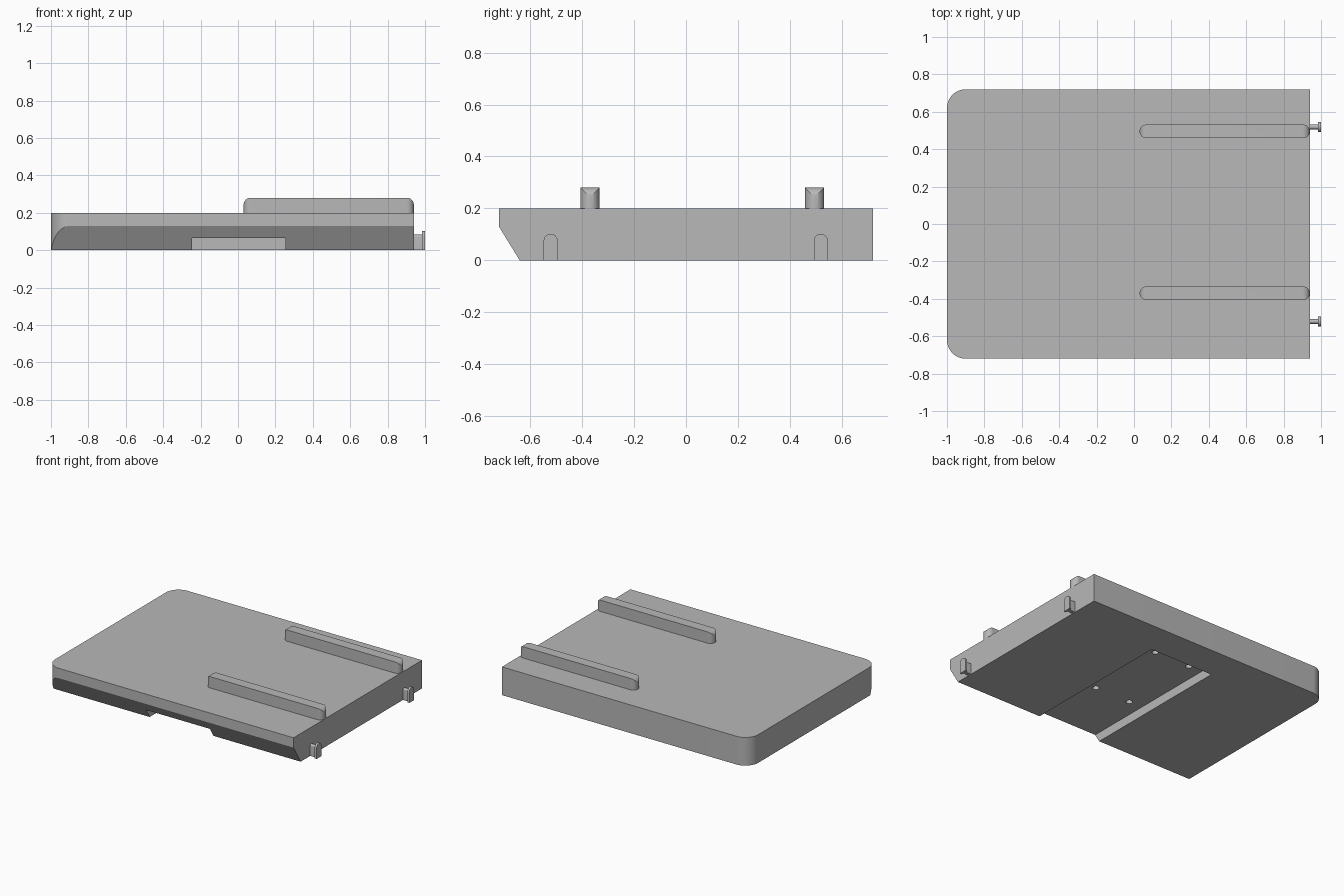
import bpy, bmesh, math

if "Cube" in bpy.data.objects:
    bpy.data.objects.remove(bpy.data.objects["Cube"])

grey = bpy.data.materials.new("plain grey")
grey.diffuse_color = (0.48, 0.48, 0.48, 1)
grey.use_nodes = True
grey.node_tree.nodes["Principled BSDF"].inputs["Base Color"].default_value = grey.diffuse_color


def prism(name, pts, lo, hi, axis):
    """Extrude a 2D outline from lo to hi along the given axis."""
    place = {"x": lambda u, v, t: (t, u, v),
             "y": lambda u, v, t: (u, t, v),
             "z": lambda u, v, t: (u, v, t)}[axis]
    bm = bmesh.new()
    a = [bm.verts.new(place(u, v, lo)) for u, v in pts]
    b = [bm.verts.new(place(u, v, hi)) for u, v in pts]
    n = len(pts)
    bm.faces.new(a)
    bm.faces.new(b)
    for i in range(n):
        bm.faces.new((a[i], a[(i + 1) % n], b[(i + 1) % n], b[i]))
    bmesh.ops.recalc_face_normals(bm, faces=bm.faces)
    me = bpy.data.meshes.new(name)
    bm.to_mesh(me)
    bm.free()
    me.materials.append(grey)
    ob = bpy.data.objects.new(name, me)
    bpy.context.collection.objects.link(ob)
    return ob


def arc(cx, cy, r, start, end, n=12):
    return [(cx + r * math.cos(math.radians(start + (end - start) * i / n)),
             cy + r * math.sin(math.radians(start + (end - start) * i / n)))
            for i in range(n + 1)]


def box(name, x0, x1, y0, y1, z0, z1):
    return prism(name, [(x0, y0), (x1, y0), (x1, y1), (x0, y1)], z0, z1, "z")


def boolean(ob, tool, op):
    mod = ob.modifiers.new(op, "BOOLEAN")
    mod.operation, mod.object, mod.solver = op, tool, "EXACT"
    bpy.context.view_layer.objects.active = ob
    bpy.ops.object.modifier_apply(modifier=mod.name)
    bpy.data.objects.remove(tool)


def smooth(ob):
    bpy.ops.object.select_all(action="DESELECT")
    ob.select_set(True)
    bpy.context.view_layer.objects.active = ob
    bpy.ops.object.shade_smooth_by_angle(angle=math.radians(25))


# Main slab, rounded at the two left corners
outline = ([(0.94, -0.72), (0.94, 0.72)] + arc(-0.9, 0.62, 0.1, 90, 180)
           + arc(-0.9, -0.62, 0.1, 180, 270))
slab = prism("slab", outline, 0, 0.2, "z")

# Sloped underside along the front edge
wedge = prism("wedge_cutter", [(-0.61, -0.04875), (-0.76, 0.195), (-0.76, -0.04875)],
              -1.1, 1.1, "x")
boolean(slab, wedge, "DIFFERENCE")

# Shallow channel in the underside, open to the front, with four screw holes
boolean(slab, box("channel_cutter", -0.245, 0.255, -1, 0.48, -0.1, 0.065), "DIFFERENCE")
for x in (-0.14, 0.14):
    for y in (-0.215, 0.38):
        hole = prism("hole_cutter", arc(x, y, 0.022, 0, 345, 23), 0.03, 0.12, "z")
        boolean(slab, hole, "DIFFERENCE")
smooth(slab)

# Two raised rails with round ends, softened at the upper ends
for name, y in (("front_rail", -0.37), ("back_rail", 0.495)):
    r = 0.0365
    rail = prism(name, arc(0.94 - r, y, r, -90, 90, 16)
                 + arc(0.03 + r, y, r, 90, 270, 16), 0.2, 0.28, "z")
    side = ([(0.02, 0.15), (0.95, 0.15), (0.95, 0.243), (0.94, 0.243)]
            + arc(0.903, 0.243, 0.037, 5, 90) + arc(0.067, 0.243, 0.037, 90, 175)
            + [(0.03, 0.243), (0.02, 0.243)])
    boolean(rail, prism("rail_end_cutter", side, y - 0.1, y + 0.1, "y"), "INTERSECT")
    smooth(rail)


# Two headed pegs on the right edge
def arch(y, half, top):
    return [(y - half, 0), (y + half, 0)] + arc(y, top - half, half, 0, 180)


for name, y in (("front_peg", -0.521), ("back_peg", 0.519)):
    smooth(prism(name + "_stem", arch(y, 0.0125, 0.083), 0.935, 0.987, "x"))
    smooth(prism(name + "_head", arch(y, 0.027, 0.102), 0.985, 1.0, "x"))
